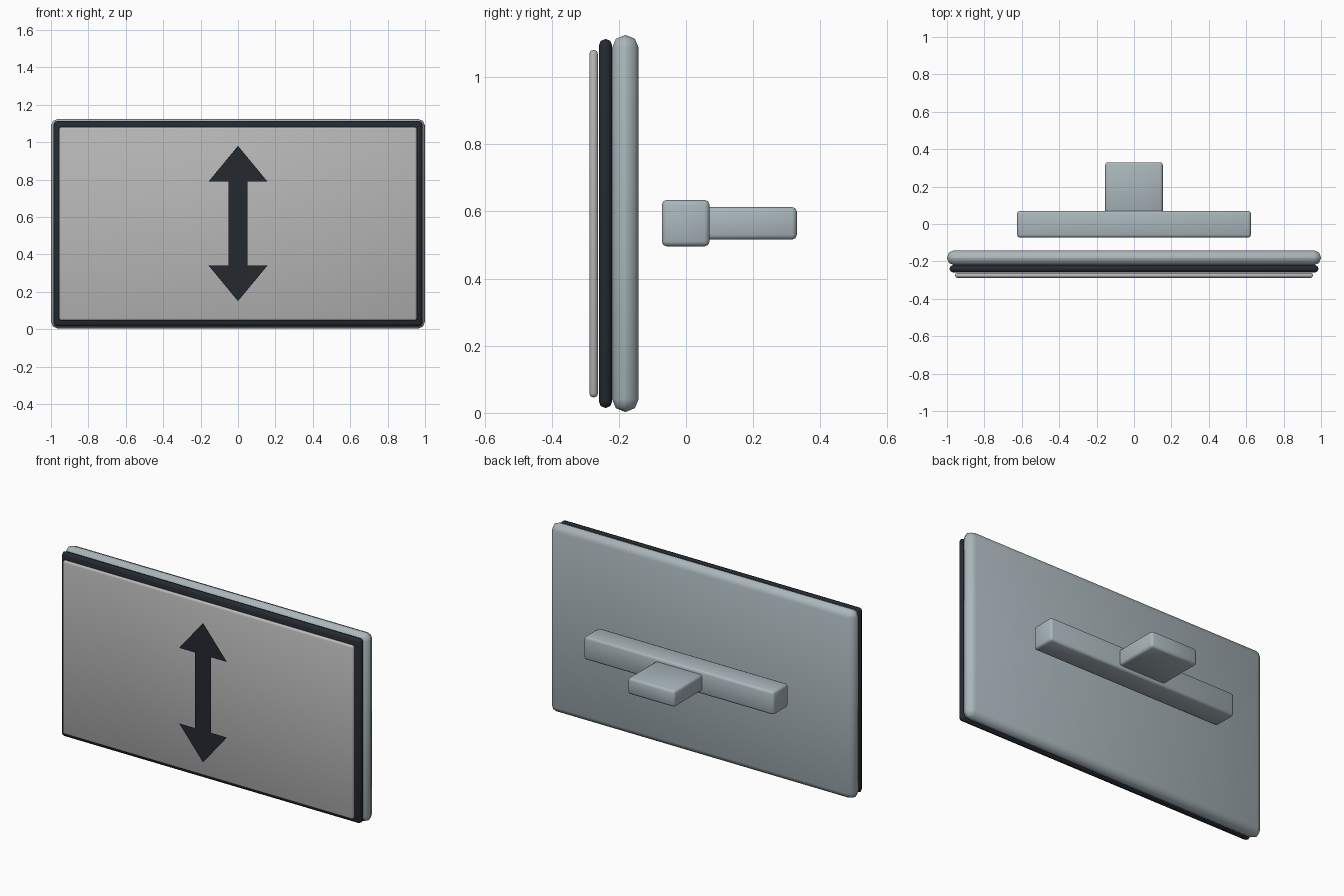
import bpy, bmesh

if "Cube" in bpy.data.objects:
    bpy.data.objects.remove(bpy.data.objects["Cube"])


def material(name, rgb):
    m = bpy.data.materials.new(name)
    m.diffuse_color = (*rgb, 1)
    m.use_nodes = True
    m.node_tree.nodes["Principled BSDF"].inputs["Base Color"].default_value = m.diffuse_color
    return m


casing = material("blue_grey", (0.40, 0.47, 0.50))
dark = material("dark", (0.018, 0.023, 0.030))
pale = material("pale_grey", (0.48, 0.48, 0.48))


def rounded_box(name, x, y, z, bevel, segments, mat):
    """Box of half width x, spanning y and z ranges, with rounded edges."""
    bpy.ops.mesh.primitive_cube_add(size=1, location=(0, sum(y) / 2, sum(z) / 2))
    ob = bpy.context.object
    ob.name = name
    ob.scale = (2 * x, y[1] - y[0], z[1] - z[0])
    bpy.ops.object.transform_apply(location=False, rotation=False, scale=True)
    mod = ob.modifiers.new("round", "BEVEL")
    mod.width = bevel
    mod.segments = segments
    bpy.ops.object.modifier_apply(modifier=mod.name)
    bpy.ops.object.shade_smooth_by_angle(angle=0.9)
    ob.data.materials.append(mat)
    return ob


# Layered panel: casing, bezel, screen
rounded_box("back_casing", 1.0, (-0.22, -0.141), (0.003, 1.125), 0.038, 2, casing)
rounded_box("bezel", 0.986, (-0.259, -0.22), (0.015, 1.113), 0.018, 2, dark)
rounded_box("screen", 0.957, (-0.288, -0.262), (0.046, 1.081), 0.012, 2, pale)

# Rear handle: crossbar and central block
rounded_box("crossbar", 0.625, (-0.072, 0.07), (0.496, 0.634), 0.014, 2, casing)
rounded_box("mount_block", 0.154, (0.05, 0.33), (0.516, 0.613), 0.014, 2, casing)

# Flat double-headed arrow floating in front of the screen
half = [(0.157, 0.225), (0.052, 0.225), (0.052, -0.225), (0.157, -0.225)]
outline = [(0, 0.415)] + half + [(0, -0.415)] + [(-x, z) for x, z in reversed(half)]
bm = bmesh.new()
face = bm.faces.new([bm.verts.new((x, 0, z)) for x, z in outline])
face.normal_update()
if face.normal.y > 0:
    face.normal_flip()
mesh = bpy.data.meshes.new("arrow")
bmesh.ops.triangulate(bm, faces=bm.faces[:])
bm.to_mesh(mesh)
bm.free()
arrow = bpy.data.objects.new("double_arrow", mesh)
arrow.location = (0, -0.329, 0.565)
mesh.materials.append(dark)
bpy.context.collection.objects.link(arrow)
